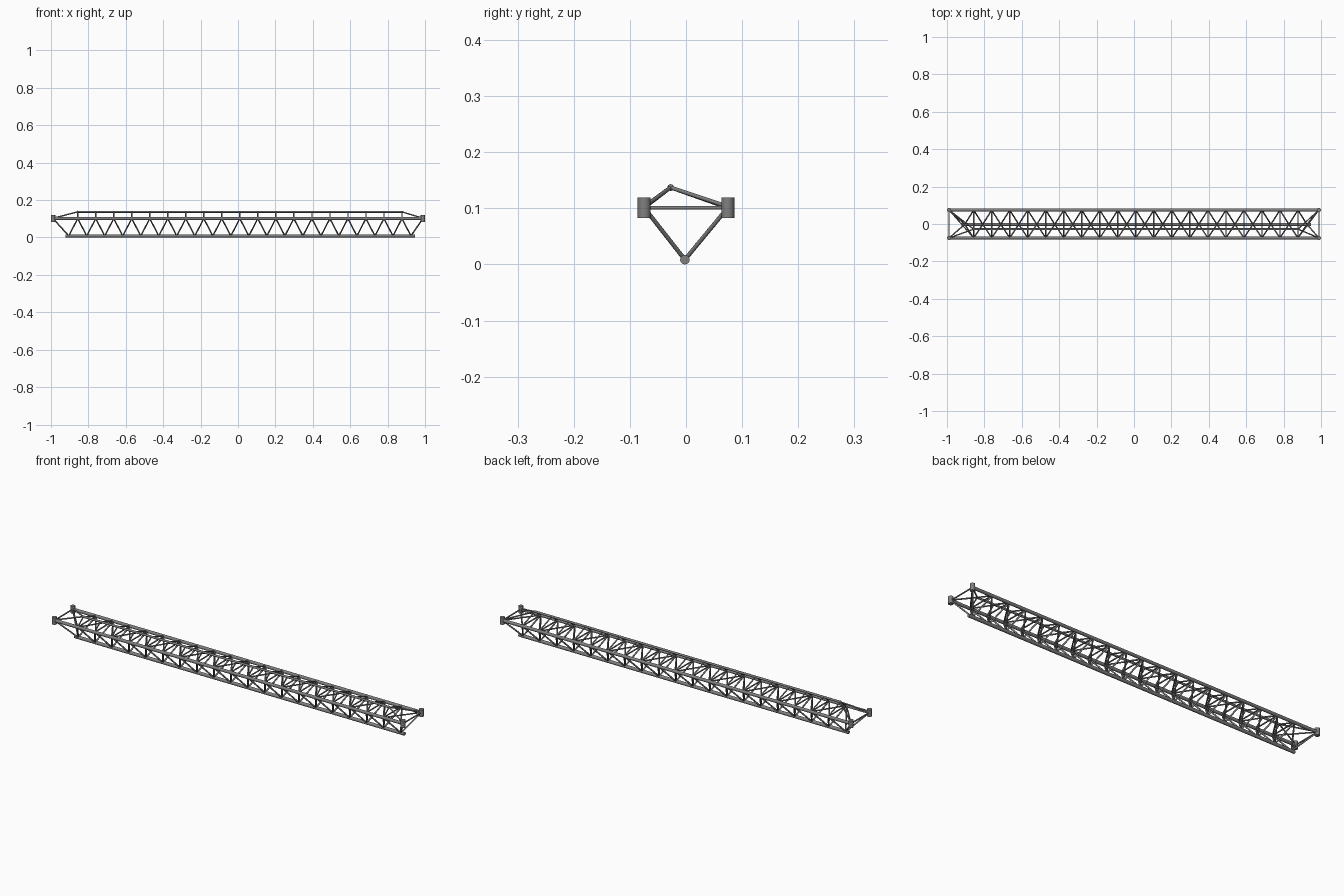
import bpy, bmesh
from mathutils import Vector, Matrix

if "Cube" in bpy.data.objects:
    bpy.data.objects.remove(bpy.data.objects["Cube"])

steel = bpy.data.materials.new("mid_grey_steel")
steel.diffuse_color = (0.215, 0.215, 0.215, 1)
steel.use_nodes = True
steel.node_tree.nodes["Principled BSDF"].inputs["Base Color"].default_value = steel.diffuse_color


def tubes(name, segments, radius, sides=10):
    """One object made of round capped bars between point pairs."""
    bm = bmesh.new()
    for a, b in segments:
        a, b = Vector(a), Vector(b)
        d = b - a
        rot = d.to_track_quat('Z', 'Y').to_matrix().to_4x4()
        bmesh.ops.create_cone(bm, cap_ends=True, segments=sides,
                              radius1=radius, radius2=radius, depth=d.length,
                              matrix=Matrix.Translation((a + b) / 2) @ rot)
    for f in bm.faces:
        f.smooth = len(f.verts) == 4
    for e in bm.edges:
        e.smooth = all(len(f.verts) == 4 for f in e.link_faces)
    me = bpy.data.meshes.new(name)
    bm.to_mesh(me)
    bm.free()
    me.materials.append(steel)
    ob = bpy.data.objects.new(name, me)
    bpy.context.collection.objects.link(ob)
    return ob


END, Y, Z = 0.9885, 0.0745, 0.101       # main chord layout
LOW_Y, LOW_Z = -0.002, 0.0085           # lower chord
RAIL_Y, RAIL_Z = -0.0275, 0.137         # upper rail
STEP = 0.0963
top_x = [-0.857 + STEP * k for k in range(19)]
low_x = [-0.905 + STEP * k for k in range(20)]
nodes = [-END] + top_x + [END]

# Long members
tubes("side_chords", [((-END, s * Y, Z), (END, s * Y, Z)) for s in (-1, 1)], 0.008, 16)
tubes("lower_chord", [((-0.922, LOW_Y, LOW_Z), (0.947, LOW_Y, LOW_Z))], 0.0085, 16)
tubes("upper_rail", [((top_x[0], RAIL_Y, RAIL_Z), (top_x[-1], RAIL_Y, RAIL_Z))], 0.0055, 12)

# Upright sleeves at the four corners
tubes("corner_sleeves", [((x, s * Y, 0.083), (x, s * Y, 0.119))
                         for x in (-END, END) for s in (-1, 1)], 0.0115, 24)

# Cross bars and alternating diagonals between the side chords
tubes("cross_bars", [((x, -Y, Z), (x, Y, Z)) for x in nodes], 0.0034)
tubes("flat_diagonals", [((nodes[k], Y * (-1) ** k, Z), (nodes[k + 1], -Y * (-1) ** k, Z))
                         for k in range(len(nodes) - 1)], 0.0034)

# Zigzag lacing from the side chords down to the lower chord
lacing = []
for s in (-1, 1):
    for k, x in enumerate(low_x):
        for n in (nodes[k], nodes[k + 1]):
            lacing.append(((n, s * Y, Z), (x, LOW_Y, LOW_Z)))
tubes("zigzag_lacing", lacing, 0.0038)

# Struts carrying the upper rail
tubes("rail_struts", [((x, s * Y, Z), (x, RAIL_Y, RAIL_Z))
                      for x in top_x for s in (-1, 1)], 0.0034)

# Sloping end braces from the rail ends to the corners
tubes("end_braces", [((e, s * Y, Z + 0.002), (x, RAIL_Y, RAIL_Z))
                     for e, x in ((-END, top_x[0]), (END, top_x[-1]))
                     for s in (-1, 1)], 0.0036)

# Rounded joint where the rail meets its end braces
for tag, x in (("left", top_x[0]), ("right", top_x[-1])):
    bpy.ops.mesh.primitive_uv_sphere_add(segments=12, ring_count=8, radius=0.006,
                                         location=(x, RAIL_Y, RAIL_Z))
    ob = bpy.context.object
    ob.name = "rail_end_joint_" + tag
    ob.data.materials.append(steel)
    bpy.ops.object.shade_smooth()
